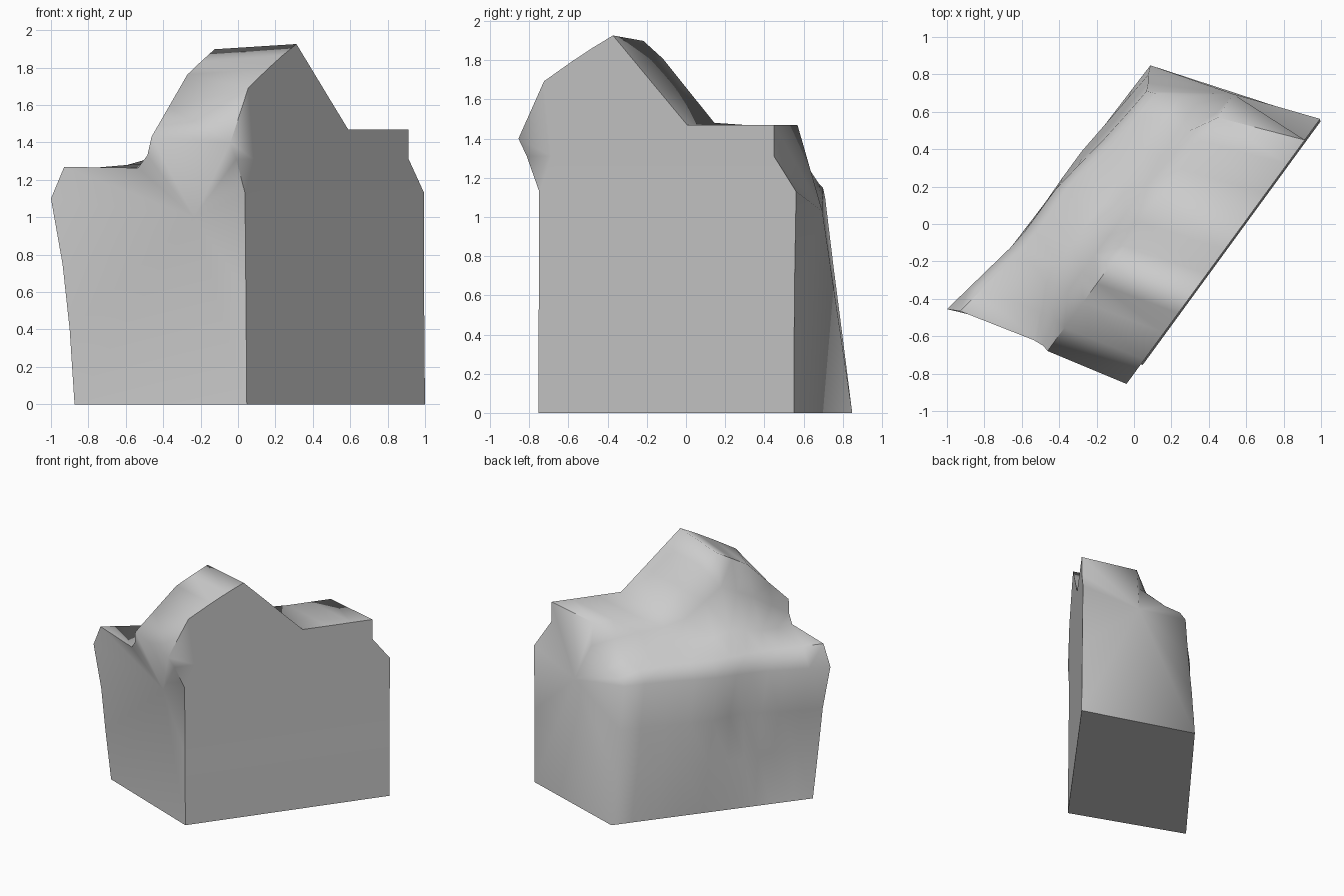
import bpy, bmesh, math

if "Cube" in bpy.data.objects:
    bpy.data.objects.remove(bpy.data.objects["Cube"])

# Skewed footprint: a runs along the long flat face, b runs across to the back
ORIGIN, ALONG, ACROSS = (-0.04, -0.855), (1.03, 1.41), (-0.96, 0.40)


def place(a, b, z):
    return tuple(ORIGIN[i] + a * ALONG[i] + b * ACROSS[i] for i in (0, 1)) + (z,)


def curve(*pts):
    """Piecewise linear function through (a, value) points."""
    def f(a):
        if a <= pts[0][0]:
            return pts[0][1]
        for (x0, y0), (x1, y1) in zip(pts, pts[1:]):
            if a <= x1:
                return y0 + (y1 - y0) * (a - x0) / (x1 - x0)
        return pts[-1][1]
    return f


def const(v):
    return lambda a: v


# Heights and depths along the rock
face_top = curve((0, 1.40), (.09, 1.69), (.2, 1.80), (.34, 1.93), (.61, 1.47), (1, 1.47))
ridge_top = curve((0, 1.43), (.19, 1.77), (.34, 1.91), (.59, 1.47), (1, 1.47))
wall_mid = curve((0, 1.32), (.19, 1.54), (.34, 1.66), (.52, 1.41), (.8, 1.36), (.9, 1.29))
ledge_in = curve((0, 1.26), (.34, 1.35), (.5, 1.27), (.8, 1.24), (.9, 1.17))
ledge_out = curve((0, 1.27), (.3, 1.24), (.78, 1.20), (.88, 1.15))
wall_b = curve((0, .47), (.2, .54), (.8, .53), (.9, .46))
ledge_b = curve((0, .52), (.2, .67), (1, .66))
rim_b = curve((0, .94), (.29, .86), (.49, .86), (.72, .80), (1, .77))
edge_b = curve((0, 1.0), (.29, .91), (.49, .91), (.72, .85), (1, .81))
back_hi = curve((0, .96), (.2, .93), (.35, .85), (.5, .91), (1, .83))
back_lo = curve((0, .94), (.2, .86), (.35, .91), (.6, .92), (1, .86))
back_base = curve((0, .93), (1, .89))

# Lengthwise rails: (start a, end a, depth b, height z)
rails = [
    (.075, 1.0, const(-.01), const(0)),
    (.075, 1.0, const(-.005), const(.6)),
    (.075, 1.005, const(0), const(1.13)),
    (.03, .925, const(0), const(1.31)),
    (.0, .925, const(0), face_top),
    (.0, .885, const(.44), ridge_top),
    (.01, .90, wall_b, wall_mid),
    (.015, .90, ledge_b, ledge_in),
    (.01, .88, rim_b, ledge_out),
    (.0, .875, edge_b, const(1.10)),
    (.02, .90, back_hi, const(.75)),
    (.03, .925, back_lo, const(.4)),
    (.055, .955, back_base, const(0)),
]
stations = [0, .1, .21, .29, .37, .45, .55, .66, .78, .9, 1]

# Loft the rock through its cross-sections
bm = bmesh.new()
rings = []
for t in stations:
    ring = []
    for a0, a1, b, z in rails:
        a = a0 + (a1 - a0) * t
        ring.append(bm.verts.new(place(a, b(a), z(a))))
    rings.append(ring)
n = len(rails)
for r0, r1 in zip(rings, rings[1:]):
    for i in range(n):
        j = (i + 1) % n
        bm.faces.new((r0[i], r0[j], r1[j], r1[i]))

# Close both short ends around a middle point
for ring, mid in ((rings[0], (.072, .28, 1.0)), (rings[-1], (.972, .45, 1.03))):
    c = bm.verts.new(place(*mid))
    for i in range(n):
        bm.faces.new((ring[i], ring[(i + 1) % n], c))
bmesh.ops.triangulate(bm, faces=bm.faces[:])
bmesh.ops.recalc_face_normals(bm, faces=bm.faces[:])

mesh = bpy.data.meshes.new("rock")
bm.to_mesh(mesh)
bm.free()
rock = bpy.data.objects.new("rock", mesh)
bpy.context.collection.objects.link(rock)
bpy.context.view_layer.objects.active = rock
rock.select_set(True)
bpy.ops.object.shade_smooth_by_angle(angle=math.radians(65))
